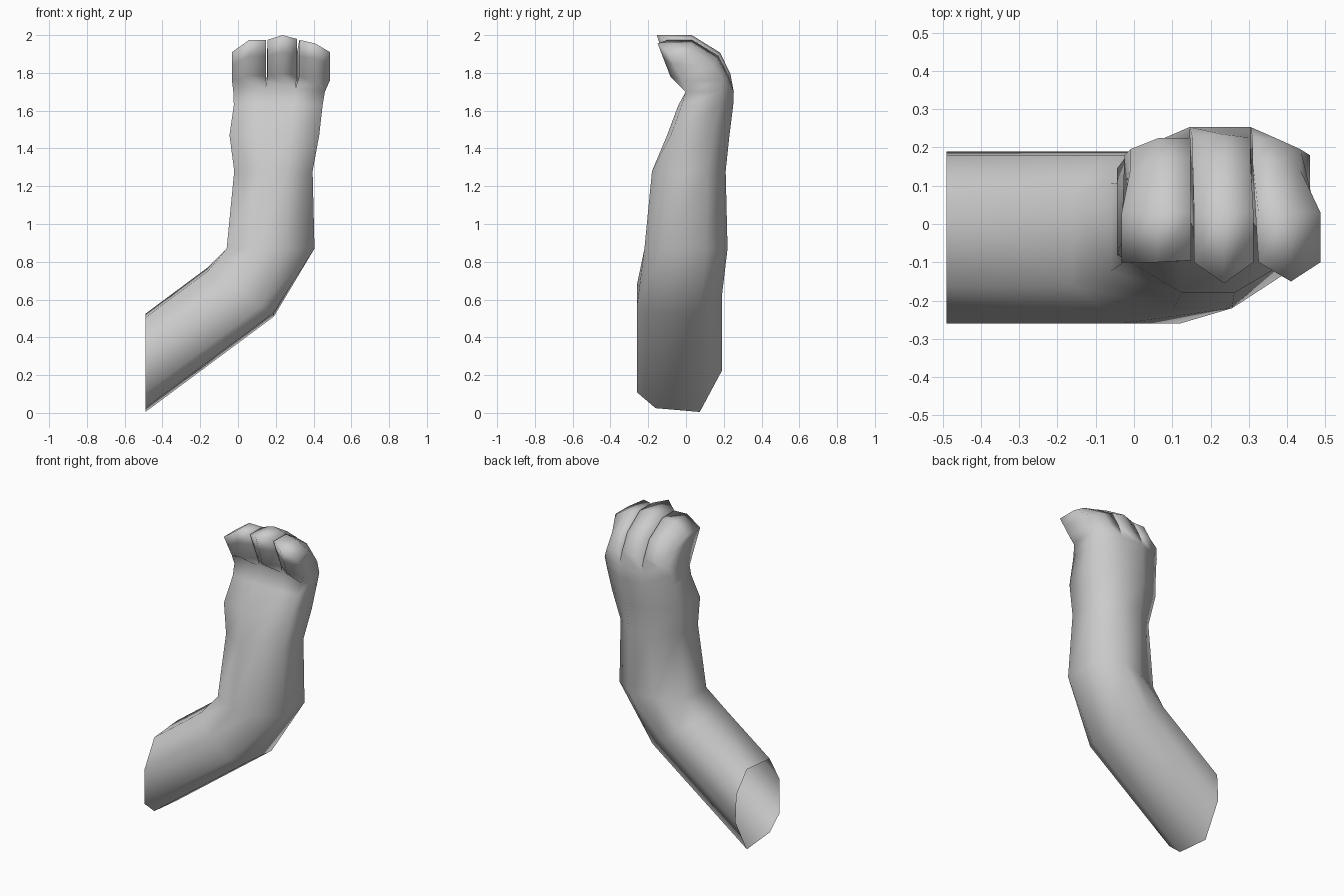
import bpy, bmesh
from math import radians

cube = bpy.data.objects.get("Cube")
if cube:
    bpy.data.objects.remove(cube, do_unlink=True)

grey = bpy.data.materials.new("plain_grey")
grey.use_nodes = True
colour = (0.6, 0.6, 0.6, 1)
grey.diffuse_color = colour
grey.node_tree.nodes["Principled BSDF"].inputs["Base Color"].default_value = colour

bm = bmesh.new()


def lerp(a, b, t):
    return a + (b - a) * t


def arm_ring(inner, outer, front, back, front_cuts=(.35, .68), back_cuts=(.35, .68), flat=.22):
    """Eight-sided section between an inner and an outer (x, z) side of the bend."""
    side_front, side_back = lerp(front, back, flat), lerp(front, back, .74)

    def point(t, y):
        return bm.verts.new((lerp(inner[0], outer[0], t), y, lerp(inner[1], outer[1], t)))

    return ([point(0, side_front)] + [point(t, front) for t in front_cuts]
            + [point(1, side_front), point(1, side_back)]
            + [point(t, back) for t in reversed(back_cuts)] + [point(0, side_back)])


def bridge(lower, upper):
    count = len(lower)
    for i in range(count):
        j = (i + 1) % count
        bm.faces.new((lower[i], lower[j], upper[j], upper[i]))


# Forearm, elbow, wrist and palm: one open-ended loft
forearm_cuts = dict(front_cuts=(.36, .8), back_cuts=(.24, .58))
rings = [
    arm_ring((-.49, .525), (-.49, .005), -.26, .19, **forearm_cuts),
    arm_ring((-.16, .77), (.19, .51), -.26, .19, **forearm_cuts),
    arm_ring((-.06, .87), (.405, .87), -.22, .22),
    arm_ring((-.02, 1.28), (.395, 1.28), -.18, .21),
    arm_ring((-.045, 1.47), (.43, 1.47), -.10, .23, flat=.06),
    arm_ring((-.022, 1.63), (.448, 1.63), -.04, .25, flat=.06),
    arm_ring((-.025, 1.7), (.46, 1.7), -.03, .253, flat=.1),
]
# Softer front corners and a narrower upper back along the forearm
for ring in rings[:2]:
    ring[0].co.z -= .02
    ring[3].co.z += .02
for ring in rings[:3]:
    ring[6].co.y = .18
for lower, upper in zip(rings, rings[1:]):
    bridge(lower, upper)
# Valleys where the fingers part
palm = rings[-1]
for i in (1, 2):
    palm[i].co.y = .015
    palm[i].co.z = 1.72


def finger(base, xs, back_xs, tops, tips, bulge, outer=None):
    """Curled finger grown from four palm corners: front a, front b, back b, back a."""
    previous = None
    for t, back_y in ((.38, .225), (.72, .17), (1, .03)):
        front_row, back_row = [], []
        for i, (x, back_x, top, tip) in enumerate(zip(xs, back_xs, tops, tips)):
            z = lerp(1.67, top, t)
            valley = .07 * (1 - t) if i != 1 else 0
            front_row.append(bm.verts.new((x, lerp(-.04, tip, t) + valley, z)))
            y = back_y
            if t == 1:
                back_x = x
            elif i == 1:
                y += bulge
            elif i == outer:
                y -= .03
            back_row.append(bm.verts.new((back_x, y, z)))
        ring = front_row + back_row[::-1]
        if previous:
            bridge(previous, ring)
        else:
            a, b, c, d = base
            bm.faces.new((a, b, ring[2], ring[1], ring[0]))
            bm.faces.new((b, c, ring[3], ring[2]))
            bm.faces.new((c, d, ring[5], ring[4], ring[3]))
            bm.faces.new((d, a, ring[0], ring[5]))
        previous = ring
    # Fingertip in two strips along its ridge
    bm.faces.new((previous[0], previous[1], previous[4], previous[5]))
    bm.faces.new((previous[1], previous[2], previous[3], previous[4]))


# Three fingers sharing the palm's edges
finger([palm[i] for i in (0, 1, 6, 7)], (-.032, .06, .149), (-.01, .065, .147),
       (1.91, 1.975, 1.975), (-.10, -.10, -.095), 0, outer=0)
finger([palm[i] for i in (1, 2, 5, 6)], (.157, .235, .312), (.153, .23, .304),
       (1.975, 2, 1.98), (-.10, -.155, -.10), .01)
finger([palm[i] for i in (2, 3, 4, 5)], (.325, .41, .487), (.309, .38, .435),
       (1.975, 1.955, 1.91), (-.10, -.15, -.10), -.005, outer=2)

bmesh.ops.recalc_face_normals(bm, faces=bm.faces)
mesh = bpy.data.meshes.new("arm_with_hand")
bm.to_mesh(mesh)
bm.free()
mesh.materials.append(grey)

arm = bpy.data.objects.new("arm_with_hand", mesh)
bpy.context.collection.objects.link(arm)
bpy.context.view_layer.objects.active = arm
arm.select_set(True)
bpy.ops.object.shade_smooth_by_angle(angle=radians(115))
